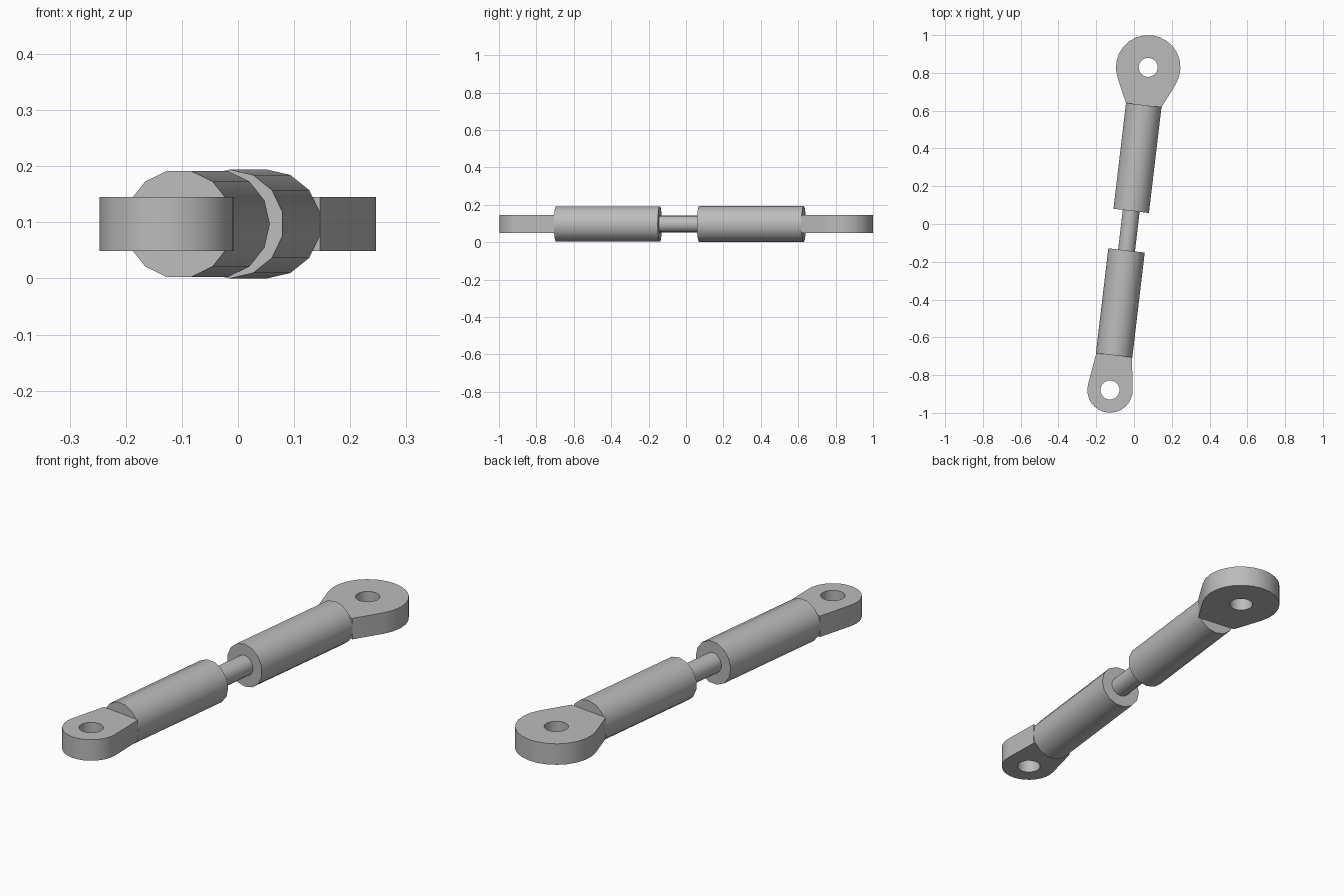
import bpy, bmesh
from math import sin, cos, acos, atan2, hypot, pi, radians
from mathutils import Matrix, Vector

cube = bpy.data.objects.get("Cube")
if cube:
    bpy.data.objects.remove(cube, do_unlink=True)

SIDES = 14
RADIUS = 0.097          # barrel radius, also the axis height
PLATE = 0.048           # half thickness of the eye plates
NECK = 0.095            # half width of a plate where it meets its barrel
# Local +y is the link's long axis, swung slightly off straight
PLACE = Matrix.Translation((-0.023, 0, RADIUS)) @ Matrix.Rotation(radians(-6.75), 4, 'Z')

steel = bpy.data.materials.new("grey_steel")
steel.use_nodes = True
GREY = (0.5, 0.5, 0.5, 1)
steel.diffuse_color = GREY
steel.node_tree.nodes["Principled BSDF"].inputs["Base Color"].default_value = GREY


def finish(bm, name):
    bmesh.ops.recalc_face_normals(bm, faces=bm.faces)
    bm.transform(PLACE)
    mesh = bpy.data.meshes.new(name)
    bm.to_mesh(mesh)
    bm.free()
    mesh.materials.append(steel)
    obj = bpy.data.objects.new(name, mesh)
    bpy.context.collection.objects.link(obj)
    bpy.ops.object.select_all(action='DESELECT')
    obj.select_set(True)
    bpy.context.view_layer.objects.active = obj
    bpy.ops.object.shade_smooth_by_angle(angle=radians(30))


def cylinder(name, start, end, radius, roll=0.0):
    """Cylinder lying along the link axis."""
    bm = bmesh.new()
    bmesh.ops.create_cone(bm, cap_ends=True, segments=SIDES, radius1=radius,
                          radius2=radius, depth=end - start)
    bm.transform(Matrix.Translation((0, (start + end) / 2, 0))
                 @ Matrix.Rotation(pi / 2, 4, 'X') @ Matrix.Rotation(roll, 4, 'Z'))
    finish(bm, name)


def eye(name, centre, radius, hole, face, steps=16):
    """Pierced round plate whose sides run tangentially to the barrel face."""
    reach = abs(face - centre)
    toward = 1 if face > centre else -1
    # Angle where the straight side leaves the round head
    tangent = atan2(reach, NECK) - acos(radius / hypot(NECK, reach))
    sweep = pi + 2 * tangent
    angles = [tangent - sweep * i / steps for i in range(steps + 1)]
    outline = [(radius * cos(a), radius * sin(a)) for a in angles]
    outline += [(-NECK, reach), (NECK, reach)]
    bore = [(hole * cos(2 * pi * i / steps), hole * sin(2 * pi * i / steps))
            for i in range(steps)]
    bm = bmesh.new()
    edges = []
    for loop in (outline, bore):
        verts = [bm.verts.new((x, centre + toward * y, -PLATE)) for x, y in loop]
        edges += [bm.edges.new((v, verts[i - 1])) for i, v in enumerate(verts)]
    bmesh.ops.triangle_fill(bm, edges=edges, use_beauty=True)
    top = bmesh.ops.extrude_face_region(bm, geom=bm.faces[:], use_keep_orig=True)
    bmesh.ops.translate(bm, vec=Vector((0, 0, 2 * PLATE)),
                        verts=[g for g in top["geom"] if isinstance(g, bmesh.types.BMVert)])
    finish(bm, name)


# Barrels and the thin rod joining them
cylinder("front_barrel", -0.70, -0.141, RADIUS, roll=pi / SIDES)
cylinder("back_barrel", 0.07, 0.634, RADIUS)
cylinder("centre_rod", -0.2, 0.13, 0.046)

# Mounting eyes
eye("front_eye", -0.885, 0.12, 0.051, -0.70)
eye("back_eye", 0.835, 0.171, 0.051, 0.634)
